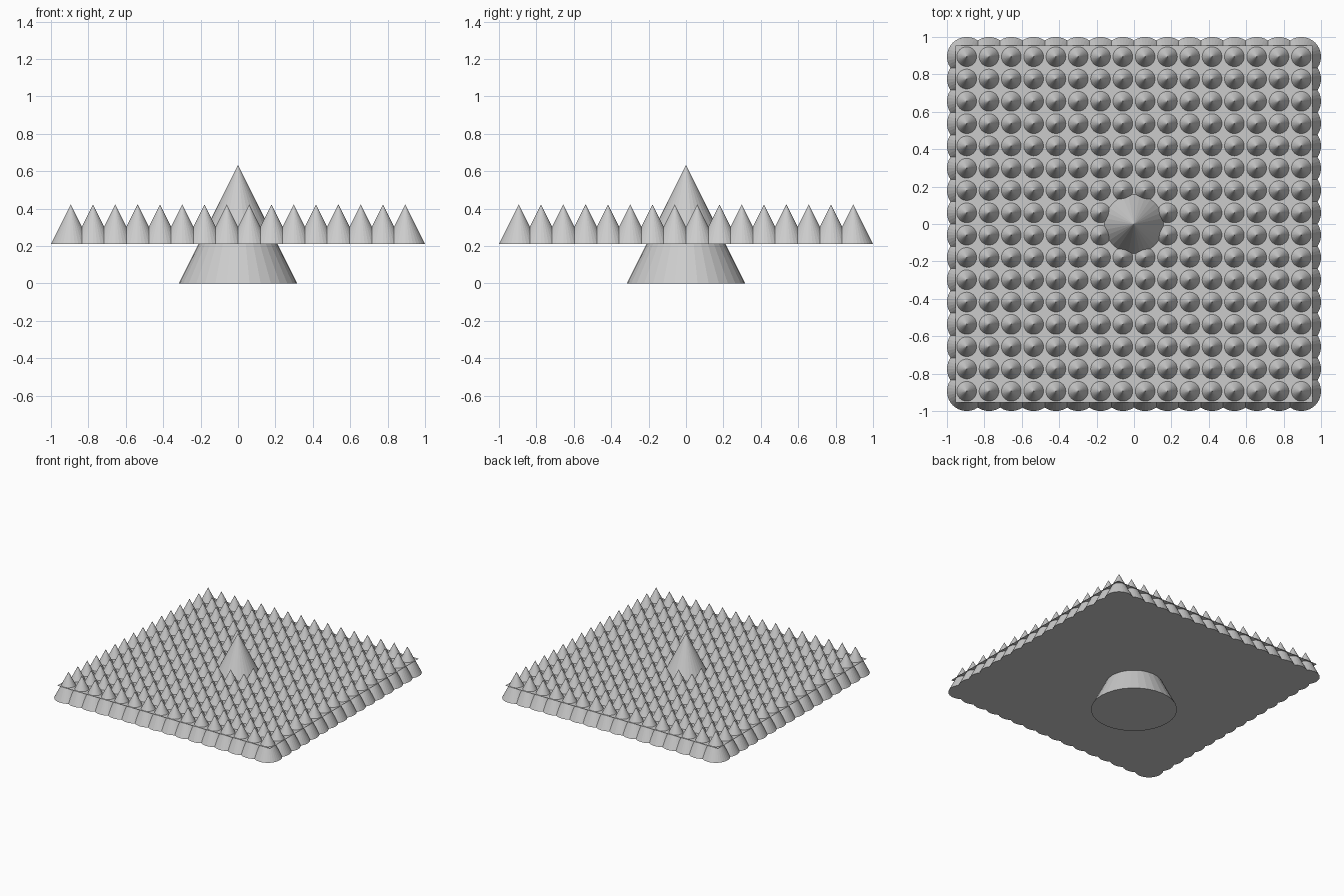
import bpy, bmesh
from mathutils import Matrix

if "Cube" in bpy.data.objects:
    bpy.data.objects.remove(bpy.data.objects["Cube"])

N = 16                      # spikes per side
R = 0.1056                  # spike radius (height is twice that)
PITCH = (1 - R) / 7.5       # spike spacing
MID = 3 * R                 # mid height shared by all parts


def finish(name, bm):
    mesh = bpy.data.meshes.new(name)
    bm.to_mesh(mesh)
    bm.free()
    obj = bpy.data.objects.new(name, mesh)
    bpy.context.collection.objects.link(obj)
    return obj


def add_cone(bm, radius, x=0, y=0):
    bmesh.ops.create_cone(bm, cap_ends=True, segments=32, radius1=radius,
                          radius2=0, depth=2 * radius,
                          matrix=Matrix.Translation((x, y, MID)))


# thin square sheet, one grid cell per spike
bm = bmesh.new()
bmesh.ops.create_grid(bm, x_segments=N, y_segments=N, size=N * PITCH / 2,
                      matrix=Matrix.Translation((0, 0, MID)))
finish("sheet", bm)

# field of small cones centred on the sheet cells
bm = bmesh.new()
for i in range(N):
    for j in range(N):
        add_cone(bm, R, (i - (N - 1) / 2) * PITCH, (j - (N - 1) / 2) * PITCH)
finish("spikes", bm)

# large central cone passing through the sheet
bm = bmesh.new()
add_cone(bm, 3 * R)
finish("central_cone", bm)
